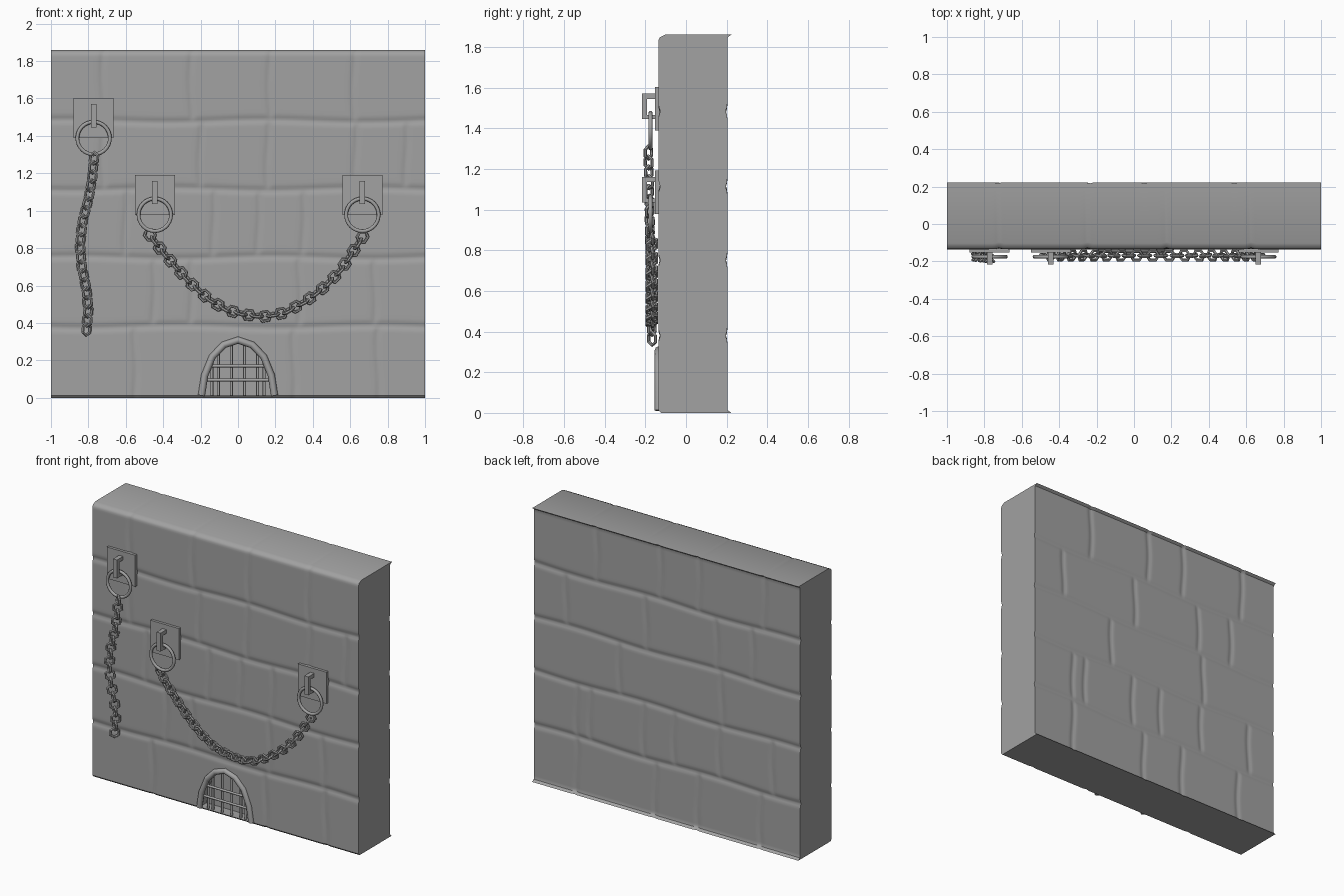
import bpy, bmesh, math
from mathutils import Matrix, Vector

if "Cube" in bpy.data.objects:
    bpy.data.objects.remove(bpy.data.objects["Cube"])

stone = bpy.data.materials.new("stone_grey")
stone.use_nodes = True
GREY = (0.36, 0.36, 0.36, 1)
stone.diffuse_color = GREY
stone.node_tree.nodes["Principled BSDF"].inputs["Base Color"].default_value = GREY


def select(obj):
    bpy.ops.object.select_all(action='DESELECT')
    obj.select_set(True)
    bpy.context.view_layer.objects.active = obj


def finish(name, bm, smooth=True):
    mesh = bpy.data.meshes.new(name)
    bm.to_mesh(mesh)
    bm.free()
    mesh.materials.append(stone)
    obj = bpy.data.objects.new(name, mesh)
    bpy.context.collection.objects.link(obj)
    select(obj)
    if smooth:
        bpy.ops.object.shade_smooth_by_angle(angle=math.radians(35))
    return obj


def box(bm, lo, hi):
    lo, hi = Vector(lo), Vector(hi)
    size = Matrix.Diagonal((*(hi - lo), 1))
    bmesh.ops.create_cube(bm, size=1, matrix=Matrix.Translation((lo + hi) / 2) @ size)


def tube(name, paths, radius):
    curve = bpy.data.curves.new(name, 'CURVE')
    curve.dimensions = '3D'
    curve.bevel_depth = radius
    curve.bevel_resolution = 2
    curve.use_fill_caps = True
    for path in paths:
        spline = curve.splines.new('POLY')
        spline.points.add(len(path) - 1)
        for point, co in zip(spline.points, path):
            point.co = (*co, 1)
    curve.materials.append(stone)
    obj = bpy.data.objects.new(name, curve)
    bpy.context.collection.objects.link(obj)
    select(obj)
    bpy.ops.object.convert(target='MESH')
    bpy.ops.object.shade_smooth_by_angle(angle=math.radians(50))


def torus(name, major, minor, sides, tube_sides):
    bpy.ops.mesh.primitive_torus_add(major_radius=major, minor_radius=minor,
                                     major_segments=sides, minor_segments=tube_sides)
    obj = bpy.context.object
    obj.name = name
    obj.data.materials.append(stone)
    return obj


# Masonry layout: course joints and upright joints, bottom course first
HEIGHT, FRONT, BACK = 1.86, -0.135, 0.203
COURSES = [0.38, 0.75, 1.115, 1.48]
FRONT_JOINTS = [[-0.55, 0.3, 0.75], [-0.45, -0.25, 0.33, 0.73], [-0.6, -0.13, 0.11, 0.35],
                [-0.72, -0.2, 0.16, 0.63, 0.9], [-0.72, -0.25, 0.17, 0.62]]
BACK_JOINTS = [[0.68, 0.09, -0.23, -0.7], [0.68, 0.58, 0.18, -0.05, -0.39, -0.79],
               [0.36, -0.41], [0.76, 0.16, -0.37, -0.64], [0.53, 0.05, -0.24, -0.73]]


def groove(x, z, joints):
    lines = [c + 0.007 * math.sin(6 * x + 9 * c) for c in COURSES]
    row = sum(z > line for line in lines)
    near = min(abs(z - line) for line in lines)
    side = min(abs(x - j - 0.006 * math.sin(14 * z + j)) for j in joints[row])
    return 0.008 * max(math.exp(-(near / 0.016) ** 2), 0.8 * math.exp(-(side / 0.014) ** 2))


def rounding(distance, radius):
    d = min(radius, max(0, radius - distance))
    return radius - math.sqrt(radius * radius - d * d)


# Wall slab with carved faces, rounded front edges and a flared back rim
bm = bmesh.new()
bmesh.ops.create_grid(bm, x_segments=160, y_segments=150, size=1)
for v in bm.verts:
    v.co = (v.co.x, 0, (v.co.y + 1) * HEIGHT / 2)
ext = bmesh.ops.extrude_face_region(bm, geom=bm.faces[:], use_keep_orig=True)
back = {g for g in ext["geom"] if isinstance(g, bmesh.types.BMVert)}
for v in bm.verts:
    x, z = v.co.x, v.co.z
    if v in back:
        rim = 0.02 * max(0, 1 - min(z, HEIGHT - z) / 0.02) ** 2
        v.co.y = BACK + rim - groove(x, z, BACK_JOINTS)
    else:
        v.co.y = FRONT + groove(x, z, FRONT_JOINTS) + rounding(HEIGHT - z, 0.032) + rounding(z, 0.012)
bmesh.ops.recalc_face_normals(bm, faces=bm.faces[:])
wall = finish("wall", bm, smooth=False)

# Arched drain opening cut into the wall
half = [(0.195, 0.012), (0.178, 0.12), (0.137, 0.22), (0.075, 0.283)]
arch = [(-x, z) for x, z in half] + [(0, 0.308)] + half[::-1]
bm = bmesh.new()
face = bm.faces.new([bm.verts.new((x, -0.3, z)) for x, z in arch])
ext = bmesh.ops.extrude_face_region(bm, geom=[face], use_keep_orig=True)
for g in ext["geom"]:
    if isinstance(g, bmesh.types.BMVert):
        g.co.y = -0.06
bmesh.ops.recalc_face_normals(bm, faces=bm.faces[:])
cutter = finish("opening_cutter", bm, smooth=False)
cutter.hide_render = True
select(wall)
cut = wall.modifiers.new("opening", 'BOOLEAN')
cut.operation, cut.object, cut.solver = 'DIFFERENCE', cutter, 'EXACT'
bpy.ops.object.modifier_apply(modifier=cut.name)
bpy.data.objects.remove(cutter)
bpy.ops.object.shade_smooth_by_angle(angle=math.radians(40))

# Drain frame and grate
tube("drain_frame", [[(x, FRONT, z) for x, z in arch]], 0.019)
bars = [[(x, -0.118, 0.004), (x, -0.118, 0.31 - 5 * x * x)]
        for x in (-0.14, -0.105, -0.035, 0.035, 0.105, 0.14)]
bars += [[(-w, -0.128, z), (w, -0.128, z)] for w, z in ((0.18, 0.095), (0.165, 0.17))]
tube("drain_grate", bars, 0.008)

# Wall anchors: plate, staple and ring
for label, x, z in (("right", -0.772, 1.495), ("middle", -0.445, 1.085), ("left", 0.665, 1.085)):
    bm = bmesh.new()
    box(bm, (x - 0.107, -0.153, z - 0.107), (x + 0.107, -0.12, z + 0.107))
    finish(label + "_anchor_plate", bm, smooth=False)
    bm = bmesh.new()
    w = 0.015
    box(bm, (x - w, -0.217, z - 0.05), (x + w, -0.192, z + 0.075))
    box(bm, (x - w, -0.195, z + 0.05), (x + w, -0.145, z + 0.075))
    box(bm, (x - w, -0.195, z - 0.05), (x + w, -0.145, z - 0.03))
    finish(label + "_anchor_staple", bm, smooth=False)
    ring = torus(label + "_anchor_ring", 0.087, 0.01, 32, 10)
    ring.location = (x, -0.175, z - 0.107)
    ring.rotation_euler = (math.radians(90), 0, 0)
    bpy.ops.object.shade_smooth_by_angle(angle=math.radians(50))


# Chains of six-sided links spaced evenly along a path
def chain(name, path, spacing, twists):
    pts = [Vector(p) for p in path]
    lengths = [(b - a).length for a, b in zip(pts, pts[1:])]
    total = sum(lengths)
    count = round(total / spacing)
    link = torus("link_pattern", 0.029, 0.0085, 6, 6)
    bm = bmesh.new()
    for i in range(count + 1):
        d, k = total * i / count, 0
        while k < len(lengths) - 1 and d > lengths[k]:
            d -= lengths[k]
            k += 1
        t = (pts[k + 1] - pts[k]).normalized()
        out = Matrix.Rotation(math.radians(twists[i % 2]), 3, t) @ Vector((0, -1, 0))
        side = out.cross(t).normalized()
        out = t.cross(side)
        frame = Matrix((t * 1.1, side, out)).transposed().to_4x4()
        start = len(bm.verts)
        bm.from_mesh(link.data)
        bm.verts.ensure_lookup_table()
        bmesh.ops.transform(bm, verts=bm.verts[start:],
                            matrix=Matrix.Translation(pts[k] + t * d) @ frame)
    bpy.data.objects.remove(link)
    finish(name, bm, smooth=False)


hang = [(-0.77, 1.28), (-0.78, 1.17), (-0.80, 1.06), (-0.83, 0.95), (-0.845, 0.82),
        (-0.835, 0.70), (-0.81, 0.58), (-0.80, 0.47), (-0.81, 0.365)]
chain("hanging_chain", [(x, -0.185 + 0.02 * (1.28 - z), z) for x, z in hang], 0.048, (38, -42))

swag = [(-0.47, 0.87), (-0.41, 0.79), (-0.35, 0.72), (-0.26, 0.62), (-0.16, 0.53), (-0.06, 0.47),
        (0.04, 0.445), (0.14, 0.435), (0.25, 0.455), (0.36, 0.515), (0.47, 0.6), (0.55, 0.685),
        (0.61, 0.775), (0.665, 0.86)]
chain("swag_chain", [(x, -0.168, z) for x, z in swag], 0.044, (12, -75))
